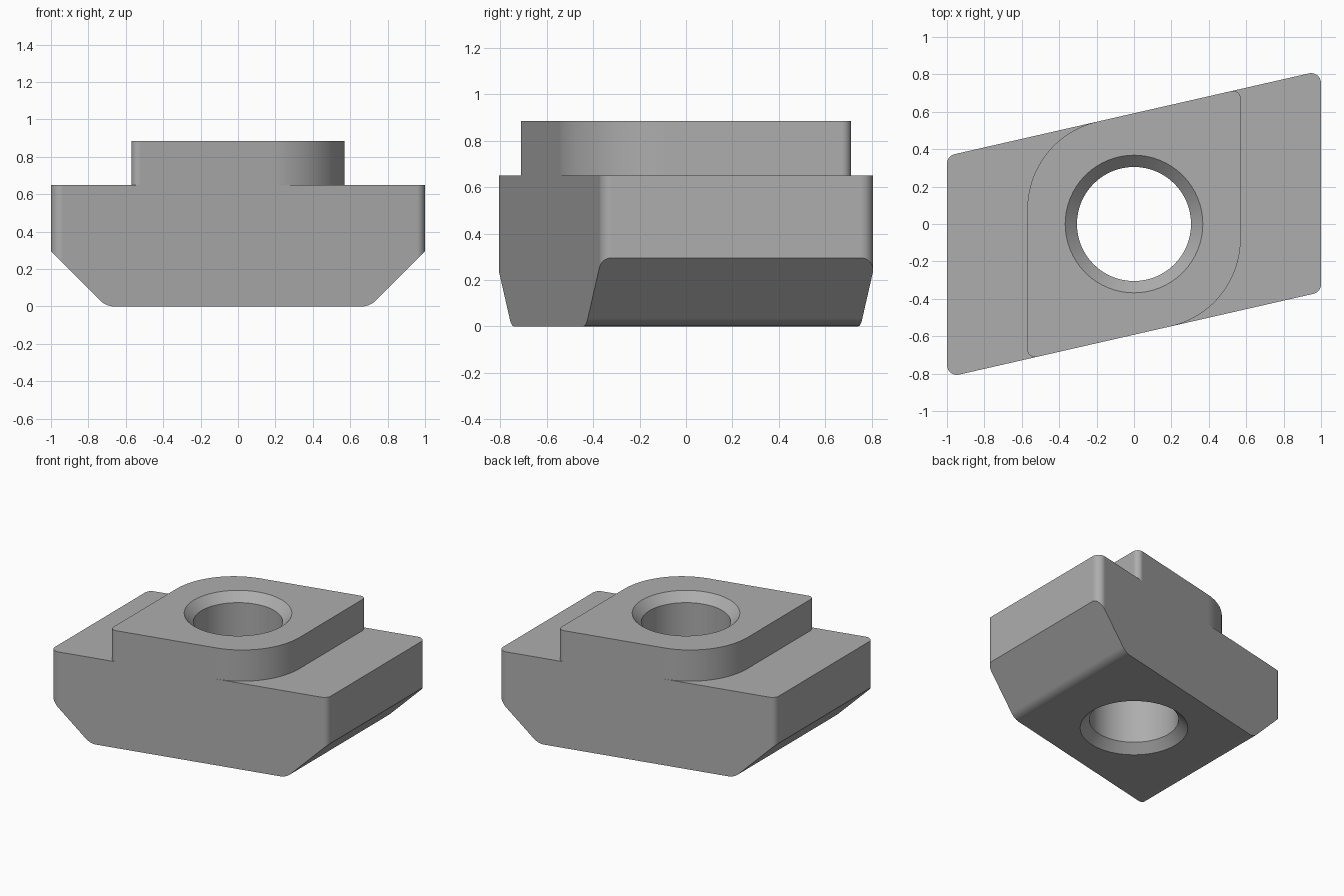
import bpy
import bmesh
import math
from mathutils import Vector, Matrix

cube = bpy.data.objects.get("Cube")
if cube:
    bpy.data.objects.remove(cube, do_unlink=True)

SLOPE = 0.228         # slant of the two long sides
HALF_DEPTH = 0.592    # long side offset at x = 0
TOP, SHOULDER = 0.885, 0.65

steel = bpy.data.materials.new("grey steel")
steel.use_nodes = True
colour = (0.42, 0.42, 0.42, 1)
steel.diffuse_color = colour
steel.node_tree.nodes["Principled BSDF"].inputs["Base Color"].default_value = colour


def fillet(prev, corner, nxt, radius, steps):
    """Arc points that round one corner of an outline."""
    p, c, n = Vector(prev), Vector(corner), Vector(nxt)
    u, v = (p - c).normalized(), (n - c).normalized()
    half = u.angle(v) / 2
    centre = c + (u + v).normalized() * radius / math.sin(half)
    tangent = radius / math.tan(half)
    a, b = c + u * tangent - centre, c + v * tangent - centre
    turn = math.atan2(a.x * b.y - a.y * b.x, a.dot(b))
    return [centre + Matrix.Rotation(turn * i / steps, 2) @ a for i in range(steps + 1)]


def skewed_corners(half_width):
    """Corners of the parallelogram, counter-clockwise from the front left."""
    w, d = half_width, SLOPE * half_width
    return [(-w, -HALF_DEPTH - d), (w, -HALF_DEPTH + d),
            (w, HALF_DEPTH + d), (-w, HALF_DEPTH - d)]


def prism(name, outline, low, high, place=lambda x, y, h: (x, y, h)):
    """Extrude a flat outline between two heights."""
    bm = bmesh.new()
    face = bm.faces.new([bm.verts.new(place(x, y, low)) for x, y in outline])
    grown = bmesh.ops.extrude_face_region(bm, geom=[face])
    shift = Vector(place(0, 0, high)) - Vector(place(0, 0, low))
    bmesh.ops.translate(bm, vec=shift,
                        verts=[g for g in grown["geom"] if isinstance(g, bmesh.types.BMVert)])
    return finish(name, bm)


def finish(name, bm):
    bmesh.ops.recalc_face_normals(bm, faces=bm.faces)
    mesh = bpy.data.meshes.new(name)
    bm.to_mesh(mesh)
    bm.free()
    mesh.materials.append(steel)
    obj = bpy.data.objects.new(name, mesh)
    bpy.context.collection.objects.link(obj)
    return obj


def cut(target, tool, operation="DIFFERENCE"):
    mod = target.modifiers.new("cut", "BOOLEAN")
    mod.operation, mod.solver, mod.object = operation, "EXACT", tool
    tool.hide_render = True
    bpy.context.view_layer.objects.active = target
    bpy.ops.object.modifier_apply(modifier=mod.name)
    bpy.data.objects.remove(tool, do_unlink=True)


# Body: slanted block with rounded upright edges
corners = skewed_corners(1)
outline = []
for i in range(4):
    outline += fillet(corners[i - 1], corners[i], corners[(i + 1) % 4], 0.053, 10)
nut = prism("slot_nut", outline, 0, TOP)

# Sloping ends underneath, rounded where they meet the base
base, rise = 0.705, 1.3
right = fillet((0, 0), (base, 0), (base + rise, rise), 0.11, 8)
left = [Vector((-p.x, p.y)) for p in reversed(right)]
profile = left + right + [Vector((base + rise, rise)), Vector((-base - rise, rise))]
cut(nut, prism("end_slopes", profile, -2, 2, lambda x, y, h: (x, h, y)), "INTERSECT")

# Shoulders either side of the raised key, one turned half round from the other
k = skewed_corners(0.57)
edge = fillet(k[0], k[1], k[2], 0.48, 32) + fillet(k[1], k[2], k[3], 0.04, 8)
reach = Vector((0, 0.6))
shoulder = [edge[0] - reach] + edge + [edge[-1] + reach, Vector((1.5, 1.5)), Vector((1.5, -1.5))]
for name, sign in (("left_shoulder", 1), ("right_shoulder", -1)):
    cut(nut, prism(name, [p * sign for p in shoulder], SHOULDER, 1.2))

# Through hole, countersunk at both ends
bore, sink = 0.305, 0.063
half = TOP / 2
bm = bmesh.new()
rings = []
for r, z in ((bore + sink * 2, -sink), (bore, sink), (bore, TOP - sink), (bore + sink * 2, TOP + sink)):
    ring = [bm.verts.new((r * math.cos(a), r * math.sin(a), z))
            for a in (math.tau * i / 64 for i in range(64))]
    if rings:
        for i in range(64):
            j = (i + 1) % 64
            bm.faces.new((rings[-1][i], rings[-1][j], ring[j], ring[i]))
    rings.append(ring)
bm.faces.new(rings[0])
bm.faces.new(rings[-1])
cut(nut, finish("hole", bm))

# Smooth curved faces, crisp edges
bpy.ops.object.select_all(action="DESELECT")
nut.select_set(True)
bpy.context.view_layer.objects.active = nut
bpy.ops.object.shade_smooth_by_angle(angle=math.radians(25))
weighted = nut.modifiers.new("even shading", "WEIGHTED_NORMAL")
weighted.keep_sharp = True
